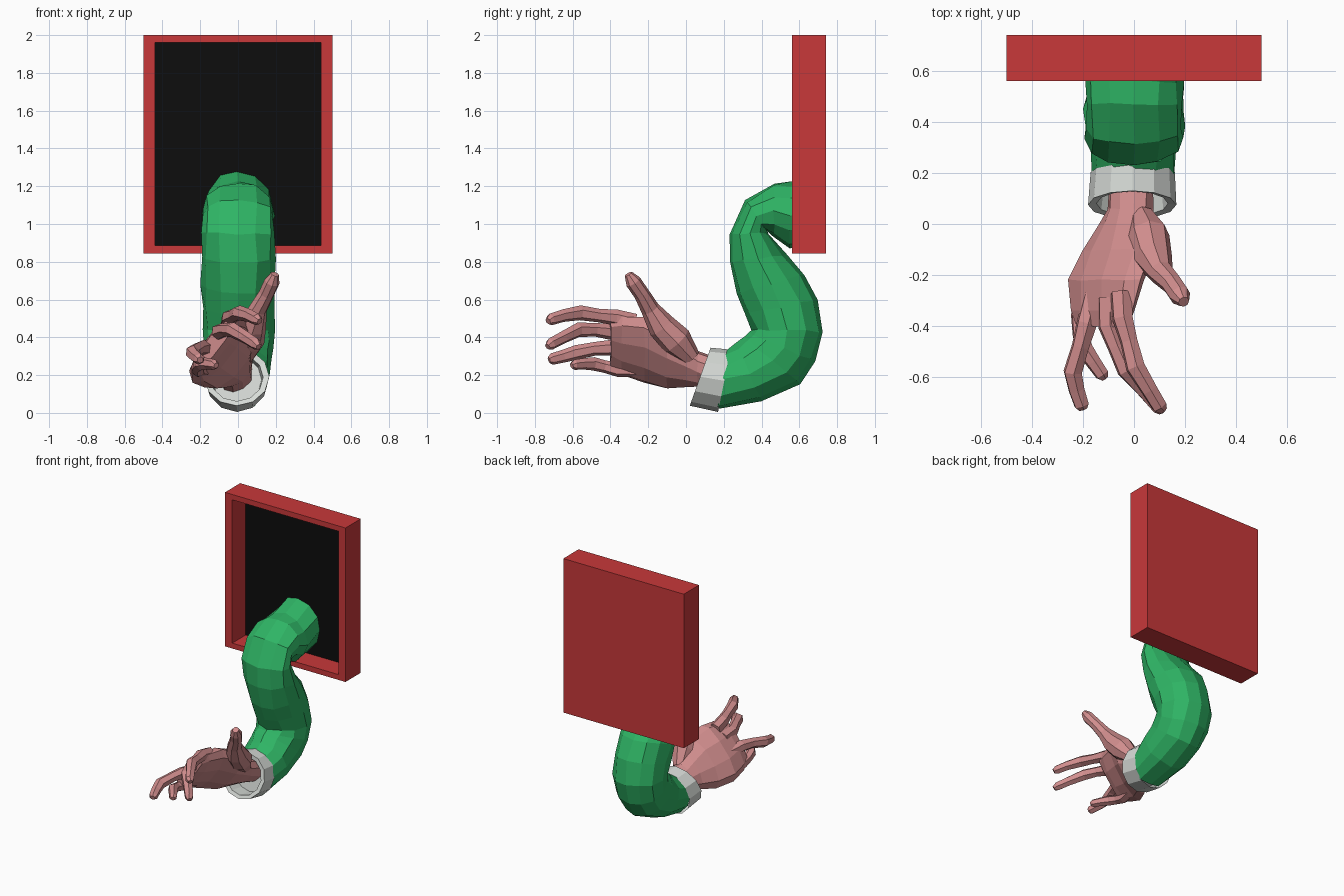
import bpy, bmesh, math, random
from mathutils import Vector

random.seed(4)


def material(name, color):
    m = bpy.data.materials.new(name)
    m.diffuse_color = (*color, 1)
    return m


RED = material("frame red", (0.58, 0.04, 0.042))
BLACK = material("panel black", (0.004, 0.004, 0.004))
GREEN = material("sleeve green", (0.028, 0.46, 0.13))
WHITE = material("cuff white", (0.68, 0.71, 0.68))
SKIN = material("skin pink", (0.64, 0.27, 0.27))


def loft(name, rings, mats, cap_start=True, cap_end=True, jitter=0.0):
    """Skin equal-length rings; the end cap takes the last material."""
    bm = bmesh.new()
    rows = []
    for ring in rings:
        rows.append([bm.verts.new(Vector(p) + Vector([random.uniform(-jitter, jitter) for _ in range(3)]))
                     for p in ring])
    n = len(rows[0])
    for a, b in zip(rows, rows[1:]):
        for i in range(n):
            j = (i + 1) % n
            bm.faces.new((a[i], a[j], b[j], b[i]))
    if cap_start:
        bm.faces.new(rows[0][::-1])
    if cap_end:
        bm.faces.new(rows[-1]).material_index = len(mats) - 1
    bmesh.ops.recalc_face_normals(bm, faces=bm.faces[:])
    mesh = bpy.data.meshes.new(name)
    bm.to_mesh(mesh)
    bm.free()
    for m in mats:
        mesh.materials.append(m)
    ob = bpy.data.objects.new(name, mesh)
    bpy.context.collection.objects.link(ob)
    return ob


def rect(x, y, z0, z1):
    return [(-x, y, z0), (x, y, z0), (x, y, z1), (-x, y, z1)]


def oval(ya, za, yb, zb, half_x, cx=0.0, n=12):
    """Oval between two points of the side outline."""
    a, b = Vector((cx, ya, za)), Vector((cx, yb, zb))
    c, r = (a + b) / 2, (a - b) / 2
    return [c + r * math.cos(t) + Vector((half_x, 0, 0)) * math.sin(t)
            for t in (2 * math.pi * i / n for i in range(n))]


ACROSS = Vector((0.61, 0, 0.79))    # little finger side to index side
PALM = Vector((0.79, 0, -0.61))     # direction the palm faces


def tube(name, path, n=6):
    """Tapered tube through (x, y, z, radius) points."""
    pts = [Vector(p[:3]) for p in path]
    rings = []
    for i, (p, q) in enumerate(zip(pts, path)):
        d = (pts[min(i + 1, len(pts) - 1)] - pts[max(i - 1, 0)]).normalized()
        s = d.cross(PALM).normalized()
        t = d.cross(s)
        rings.append([p + (s * math.cos(a) + t * math.sin(a)) * q[3]
                      for a in (2 * math.pi * (k + 0.5) / n for k in range(n))])
    return loft(name, rings, [SKIN])


# Open box with black back panel
loft("frame", [rect(0.5, 0.74, 0.845, 2.0), rect(0.5, 0.56, 0.845, 2.0),
               rect(0.44, 0.56, 0.885, 1.96), rect(0.44, 0.72, 0.885, 1.96)], [RED, BLACK])

# Bent sleeve: outer and inner outline points, half width
sleeve = [(0.715, 1.28, 0.715, 0.90, 0.18), (0.56, 1.225, 0.55, 0.875, 0.19),
          (0.47, 1.22, 0.46, 0.93, 0.19), (0.31, 1.13, 0.425, 0.965, 0.19),
          (0.23, 0.95, 0.44, 0.95, 0.195), (0.23, 0.80, 0.53, 0.84, 0.195),
          (0.27, 0.63, 0.63, 0.735, 0.195), (0.31, 0.52, 0.70, 0.60, 0.19),
          (0.35, 0.44, 0.73, 0.43, 0.19), (0.34, 0.425, 0.69, 0.27, 0.185),
          (0.31, 0.40, 0.60, 0.15, 0.18), (0.27, 0.365, 0.40, 0.06, 0.175),
          (0.21, 0.325, 0.17, 0.02, 0.16)]
loft("sleeve", [oval(*s) for s in sleeve], [GREEN], jitter=0.007)

# Hollow cuff
loft("cuff", [oval(0.235, 0.335, 0.17, 0.005, 0.165, -0.005), oval(0.13, 0.345, 0.02, 0.038, 0.173, -0.007),
              oval(0.128, 0.315, 0.032, 0.062, 0.14, -0.007), oval(0.19, 0.30, 0.14, 0.05, 0.13, -0.005)],
     [WHITE], cap_start=False)

# Wrist and palm: centre x, y, z, half breadth, half thickness
palm = [(-0.01, 0.19, 0.19, 0.10, 0.08), (-0.015, 0.06, 0.235, 0.105, 0.08),
        (-0.03, 0.0, 0.26, 0.14, 0.085), (-0.055, -0.10, 0.295, 0.205, 0.095),
        (-0.11, -0.22, 0.335, 0.22, 0.078), (-0.125, -0.34, 0.355, 0.20, 0.058),
        (-0.125, -0.40, 0.365, 0.165, 0.04)]
rings = []
for x, y, z, a, b in palm:
    rings.append([Vector((x, y, z)) + ACROSS * a * math.cos(t) + PALM * b * math.sin(t)
                  for t in (2 * math.pi * i / 10 for i in range(10))])
loft("palm", rings, [SKIN], jitter=0.004)

# Thumb with its fleshy base
tube("thumb", [(0.03, 0.03, 0.29, 0.05), (0.055, -0.05, 0.38, 0.085), (0.075, -0.13, 0.46, 0.075),
               (0.105, -0.19, 0.55, 0.05), (0.15, -0.235, 0.63, 0.042),
               (0.18, -0.28, 0.695, 0.042), (0.195, -0.305, 0.735, 0.022)], 8)

# Four fingers, bending towards the palm
fingers = {
    "index_finger": [(-0.05, -0.27, 0.48, 0.045), (-0.045, -0.37, 0.505, 0.043), (-0.02, -0.46, 0.515, 0.036),
                     (0.005, -0.56, 0.53, 0.04), (0.06, -0.65, 0.515, 0.034), (0.10, -0.715, 0.495, 0.032),
                     (0.115, -0.73, 0.485, 0.018)],
    "middle_finger": [(-0.10, -0.29, 0.42, 0.045), (-0.10, -0.40, 0.43, 0.043), (-0.07, -0.48, 0.44, 0.036),
                      (-0.03, -0.57, 0.44, 0.04), (0.04, -0.65, 0.40, 0.034), (0.095, -0.715, 0.365, 0.032),
                      (0.11, -0.732, 0.35, 0.018)],
    "ring_finger": [(-0.155, -0.28, 0.33, 0.045), (-0.185, -0.39, 0.345, 0.043), (-0.21, -0.48, 0.34, 0.036),
                    (-0.24, -0.58, 0.32, 0.039), (-0.225, -0.65, 0.30, 0.034), (-0.205, -0.71, 0.285, 0.031),
                    (-0.20, -0.725, 0.28, 0.018)],
    "little_finger": [(-0.19, -0.26, 0.23, 0.042), (-0.21, -0.36, 0.23, 0.04), (-0.21, -0.43, 0.245, 0.033),
                      (-0.195, -0.49, 0.26, 0.036), (-0.16, -0.54, 0.26, 0.031), (-0.125, -0.59, 0.255, 0.028),
                      (-0.115, -0.605, 0.25, 0.016)],
}
for name, path in fingers.items():
    tube(name, path)
